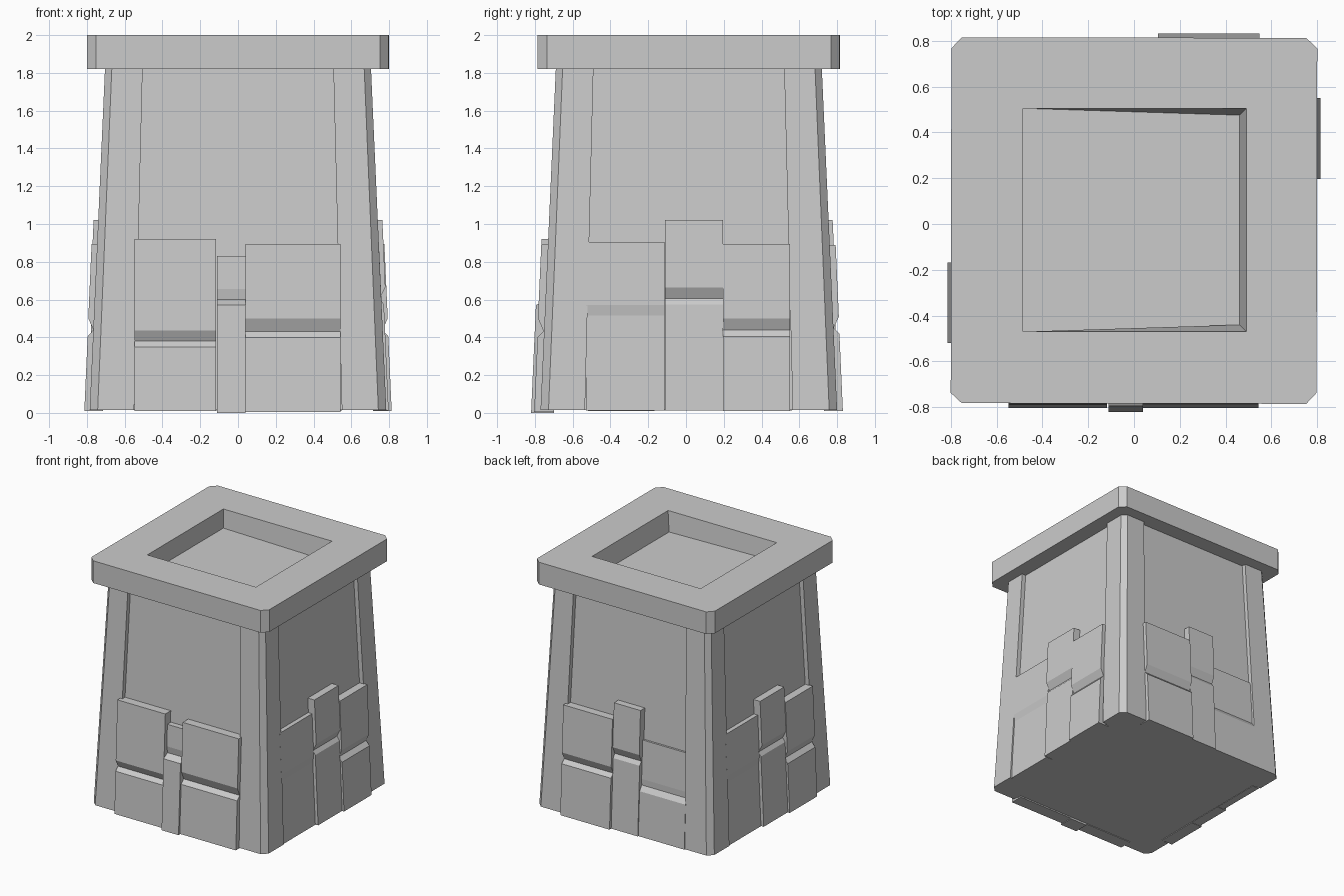
import bpy, bmesh
from math import pi
from mathutils import Matrix

if "Cube" in bpy.data.objects:
    bpy.data.objects.remove(bpy.data.objects["Cube"])

CY = 0.015                       # centre of the tapered body in y


def finish(name, bm):
    bmesh.ops.recalc_face_normals(bm, faces=bm.faces)
    me = bpy.data.meshes.new(name)
    bm.to_mesh(me)
    bm.free()
    ob = bpy.data.objects.new(name, me)
    bpy.context.collection.objects.link(ob)
    ob.location.y = CY
    return ob


def ring(bm, pts, z):
    return [bm.verts.new((x, y, z)) for x, y in pts]


def bridge(bm, a, b):
    n = len(a)
    for i in range(n):
        bm.faces.new((a[i], a[(i + 1) % n], b[(i + 1) % n], b[i]))


def four_way(quarter):
    pts = []
    p = quarter
    for _ in range(4):
        pts += p
        p = [(-y, x) for x, y in p]
    return pts


# Tapered body: chamfered corner posts with recessed panels between
def body_section(h, w, k, r):
    return four_way([(h - r, w), (h, w), (h, k), (k, h), (w, h), (w, h - r)])


bm = bmesh.new()
low = ring(bm, body_section(0.785, 0.55, 0.743, 0.035), 0.015)
top = ring(bm, body_section(0.704, 0.505, 0.668, 0.035), 1.825)
bridge(bm, low, top)
bm.faces.new(low)
bm.faces.new(top)
finish("tapered_body", bm)

# Cap slab with chamfered corners and a shallow tray
bm = bmesh.new()
outline = four_way([(0.80, 0.752), (0.752, 0.797)])
low = ring(bm, outline, 1.82)
top = ring(bm, outline, 2.0)
rim = ring(bm, [(0.49, 0.49), (-0.485, 0.49), (-0.485, -0.485), (0.49, -0.485)], 2.0)
tray = ring(bm, [(0.46, 0.46), (-0.485, 0.49), (-0.485, -0.485), (0.46, -0.455)], 1.845)
bridge(bm, low, top)
bm.faces.new(low)
for i in range(4):
    a, b, c = top[2 * i], top[2 * i + 1], top[(2 * i + 2) % 8]
    bm.faces.new((a, b, rim[i]))
    bm.faces.new((b, c, rim[(i + 1) % 4], rim[i]))
bridge(bm, rim, tray)
bm.faces.new(tray)
finish("cap", bm)


# Plates leaning on the panels, each split by a sloped notch
def plate(name, turn, u0, u1, z0, notch, z1, lower, mid, upper):
    a, b, c = notch
    prof = [(lower, z0), (lower, a), (mid, b), (upper, c), (upper, z1), (-0.07, z1), (-0.07, z0)]
    bm = bmesh.new()
    ends = []
    for u in (u0, u1):
        ends.append([bm.verts.new((u, -(0.785 - 0.0447 * z + o), z)) for o, z in prof])
    bridge(bm, *ends)
    for e in ends:
        bm.faces.new(e)
    bm.transform(Matrix.Rotation(turn * pi / 2, 4, 'Z'))
    finish(name, bm)


# Front plates
plate("front_plate_left", 0, -0.547, -0.117, 0.01, (0.35, 0.38, 0.437), 0.92, 0.034, 0.005, 0.036)
plate("front_plate_middle", 0, -0.112, 0.04, 0.0, (0.57, 0.60, 0.655), 0.83, 0.05, 0.0, 0.012)
plate("front_plate_right", 0, 0.04, 0.543, 0.005, (0.40, 0.432, 0.50), 0.895, 0.034, 0.003, 0.036)

# Right and left plates share one layout, turned half way round
for side, turn in (("right", 1), ("left", 3)):
    plate(side + "_plate_flush", turn, -0.545, -0.13, 0.012, (0.50, 0.515, 0.57), 0.905, -0.010, -0.010, 0.001)
    plate(side + "_plate_tall", turn, -0.127, 0.182, 0.012, (0.575, 0.605, 0.665), 1.02, 0.013, -0.008, 0.025)
    plate(side + "_plate_proud", turn, 0.182, 0.535, 0.01, (0.405, 0.44, 0.50), 0.895, 0.029, 0.0, 0.03)

# Back plates
plate("back_plate_proud", 2, -0.547, -0.105, 0.01, (0.42, 0.45, 0.51), 0.89, 0.031, 0.002, 0.032)
plate("back_plate_tall", 2, -0.103, 0.135, 0.012, (0.575, 0.605, 0.665), 1.02, 0.012, -0.008, 0.022)
plate("back_plate_flush", 2, 0.135, 0.547, 0.012, (0.37, 0.41, 0.46), 0.77, 0.004, -0.022, -0.018)
